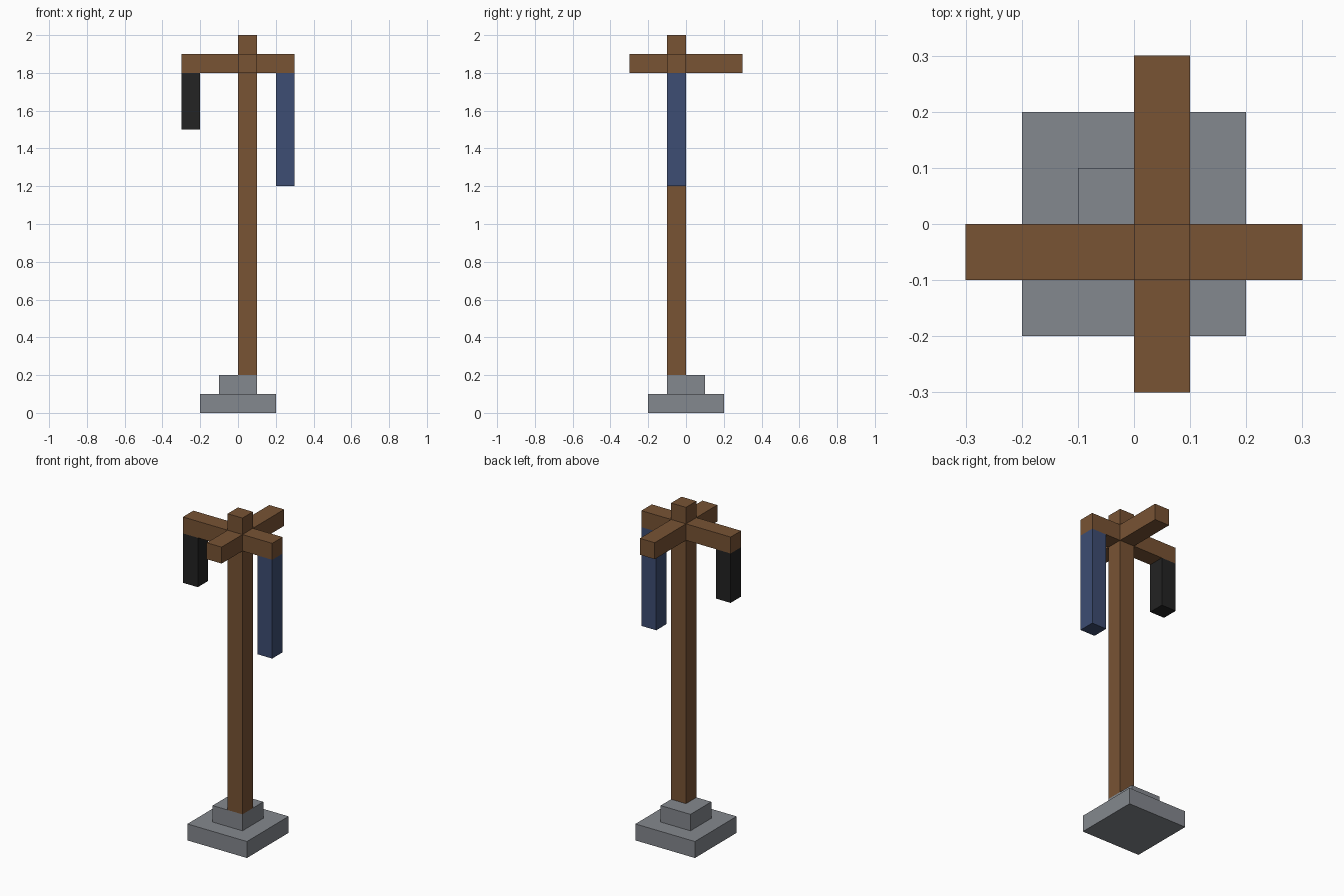
import bpy
from mathutils import Vector

cube = bpy.data.objects.get("Cube")
if cube:
    bpy.data.objects.remove(cube, do_unlink=True)


def material(name, rgb):
    """Flat material from 0-255 sRGB values, stored as linear."""
    lin = [((c / 255 + 0.055) / 1.055) ** 2.4 for c in rgb]
    mat = bpy.data.materials.new(name)
    mat.use_nodes = True
    mat.diffuse_color = (*lin, 1)
    bsdf = next(n for n in mat.node_tree.nodes if n.type == 'BSDF_PRINCIPLED')
    bsdf.inputs["Base Color"].default_value = (*lin, 1)
    bsdf.inputs["Roughness"].default_value = 0.9
    return mat


def box(name, low, high, mat):
    """Box spanning two opposite corners."""
    low, high = Vector(low), Vector(high)
    bpy.ops.mesh.primitive_cube_add(size=1, location=(low + high) / 2)
    ob = bpy.context.object
    ob.name = name
    ob.scale = high - low
    bpy.ops.object.transform_apply(location=False, rotation=False, scale=True)
    ob.data.materials.append(mat)
    return ob


wood = material("brown wood", (120, 83, 52))
stone = material("grey stone", (132, 136, 142))
blue = material("blue cloth", (61, 77, 115))
black = material("black cloth", (35, 35, 35))

# Stepped stone base
box("base_slab", (-0.2, -0.2, 0), (0.2, 0.2, 0.1), stone)
box("base_step", (-0.1, -0.1, 0.1), (0.1, 0.1, 0.2), stone)

# Post, set on the front left quarter of the step
box("post", (0, -0.1, 0.2), (0.1, 0, 2), wood)

# Four arms around the top of the post
box("right_arm", (-0.3, -0.1, 1.8), (0, 0, 1.9), wood)
box("left_arm", (0.1, -0.1, 1.8), (0.3, 0, 1.9), wood)
box("front_arm", (0, -0.3, 1.8), (0.1, -0.1, 1.9), wood)
box("back_arm", (0, 0, 1.8), (0.1, 0.3, 1.9), wood)

# Garments hanging from the side arms
box("long_blue_garment", (0.2, -0.1, 1.2), (0.3, 0, 1.8), blue)
box("short_black_garment", (-0.3, -0.1, 1.5), (-0.2, 0, 1.8), black)
